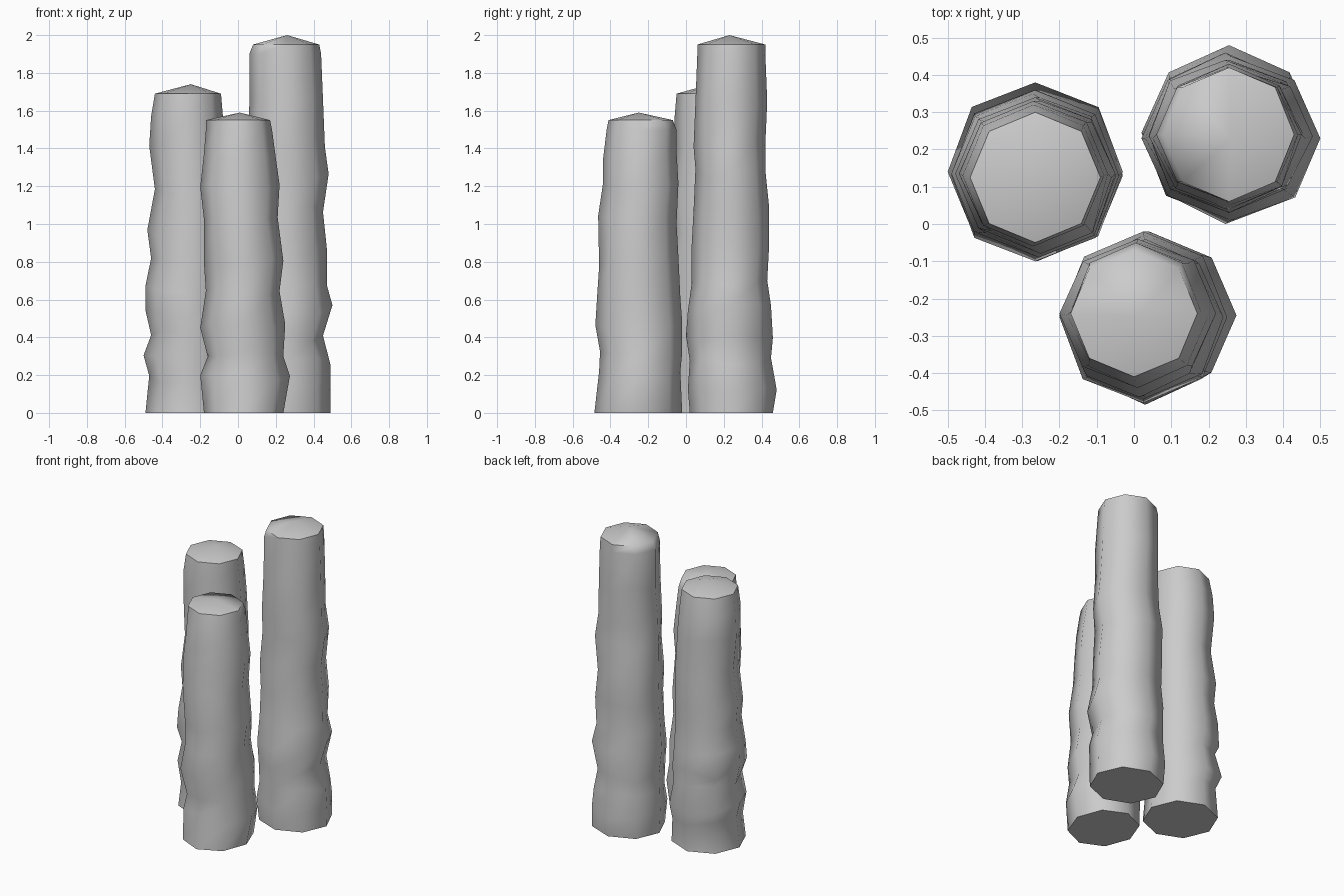
import bpy, bmesh, math, random
from math import radians

random.seed(4)
SIDES = 8


def column(name, rings, peak):
    """Lumpy eight-sided column; each ring is (z, left, right, front, back)."""
    bm = bmesh.new()
    loops = []
    for n, (z, xl, xr, yf, yb) in enumerate(rings):
        cx, cy = (xl + xr) / 2, (yf + yb) / 2
        rx, ry = (xr - xl) / 2, (yb - yf) / 2
        inner = 0 < n < len(rings) - 2
        loop = []
        for i in range(SIDES):
            a = 2 * math.pi * i / SIDES
            # diagonals wobble a little, every inner point shifts in height
            k = 1 + (random.uniform(-0.03, 0.03) if inner and i % 2 else 0)
            dz = random.uniform(-0.025, 0.025) if inner else 0
            loop.append(bm.verts.new((cx + rx * k * math.cos(a),
                                      cy + ry * k * math.sin(a), z + dz)))
        loops.append(loop)
    # side walls
    for lo, hi in zip(loops, loops[1:]):
        for i in range(SIDES):
            j = (i + 1) % SIDES
            bm.faces.new((lo[i], lo[j], hi[j], hi[i]))
    # flat foot and low domed top
    bm.faces.new(loops[0][::-1])
    tip = bm.verts.new(peak)
    for i in range(SIDES):
        bm.faces.new((loops[-1][i], loops[-1][(i + 1) % SIDES], tip))
    mesh = bpy.data.meshes.new(name)
    bm.to_mesh(mesh)
    bm.free()
    obj = bpy.data.objects.new(name, mesh)
    bpy.context.collection.objects.link(obj)
    bpy.ops.object.select_all(action='DESELECT')
    obj.select_set(True)
    bpy.context.view_layer.objects.active = obj
    bpy.ops.object.shade_smooth_by_angle(angle=radians(60))


# tall column, back right
column("tall_column", [
    (0.00, 0.03, 0.49, 0.02, 0.46),
    (0.14, 0.02, 0.49, 0.01, 0.48),
    (0.27, 0.03, 0.49, 0.02, 0.45),
    (0.39, 0.04, 0.45, 0.00, 0.46),
    (0.55, 0.02, 0.50, 0.01, 0.45),
    (0.70, 0.03, 0.47, 0.03, 0.43),
    (0.88, 0.04, 0.47, 0.03, 0.44),
    (1.08, 0.04, 0.45, 0.04, 0.44),
    (1.27, 0.04, 0.48, 0.05, 0.42),
    (1.43, 0.05, 0.46, 0.04, 0.42),
    (1.65, 0.06, 0.45, 0.05, 0.43),
    (1.90, 0.06, 0.44, 0.06, 0.42),
    (1.95, 0.08, 0.43, 0.06, 0.42)], (0.26, 0.23, 2.0))

# middle column, back left
column("middle_column", [
    (0.00, -0.49, -0.03, -0.10, 0.36),
    (0.18, -0.47, -0.04, -0.09, 0.36),
    (0.28, -0.50, -0.03, -0.10, 0.38),
    (0.42, -0.46, -0.04, -0.09, 0.35),
    (0.52, -0.49, -0.04, -0.10, 0.36),
    (0.66, -0.49, -0.05, -0.08, 0.35),
    (0.80, -0.46, -0.05, -0.09, 0.34),
    (0.95, -0.48, -0.05, -0.07, 0.34),
    (1.17, -0.44, -0.06, -0.08, 0.33),
    (1.40, -0.47, -0.07, -0.06, 0.33),
    (1.57, -0.46, -0.08, -0.06, 0.32),
    (1.69, -0.44, -0.09, -0.05, 0.30)], (-0.25, 0.13, 1.74))

# short column, front
column("short_column", [
    (0.00, -0.18, 0.24, -0.485, -0.02),
    (0.20, -0.20, 0.275, -0.46, -0.03),
    (0.31, -0.16, 0.24, -0.455, -0.02),
    (0.46, -0.20, 0.25, -0.48, -0.02),
    (0.63, -0.17, 0.22, -0.47, -0.03),
    (0.80, -0.18, 0.24, -0.46, -0.04),
    (1.02, -0.18, 0.21, -0.465, -0.05),
    (1.20, -0.20, 0.22, -0.44, -0.04),
    (1.36, -0.18, 0.20, -0.44, -0.05),
    (1.50, -0.17, 0.18, -0.42, -0.05),
    (1.55, -0.17, 0.17, -0.41, -0.07)], (0.01, -0.25, 1.59))
